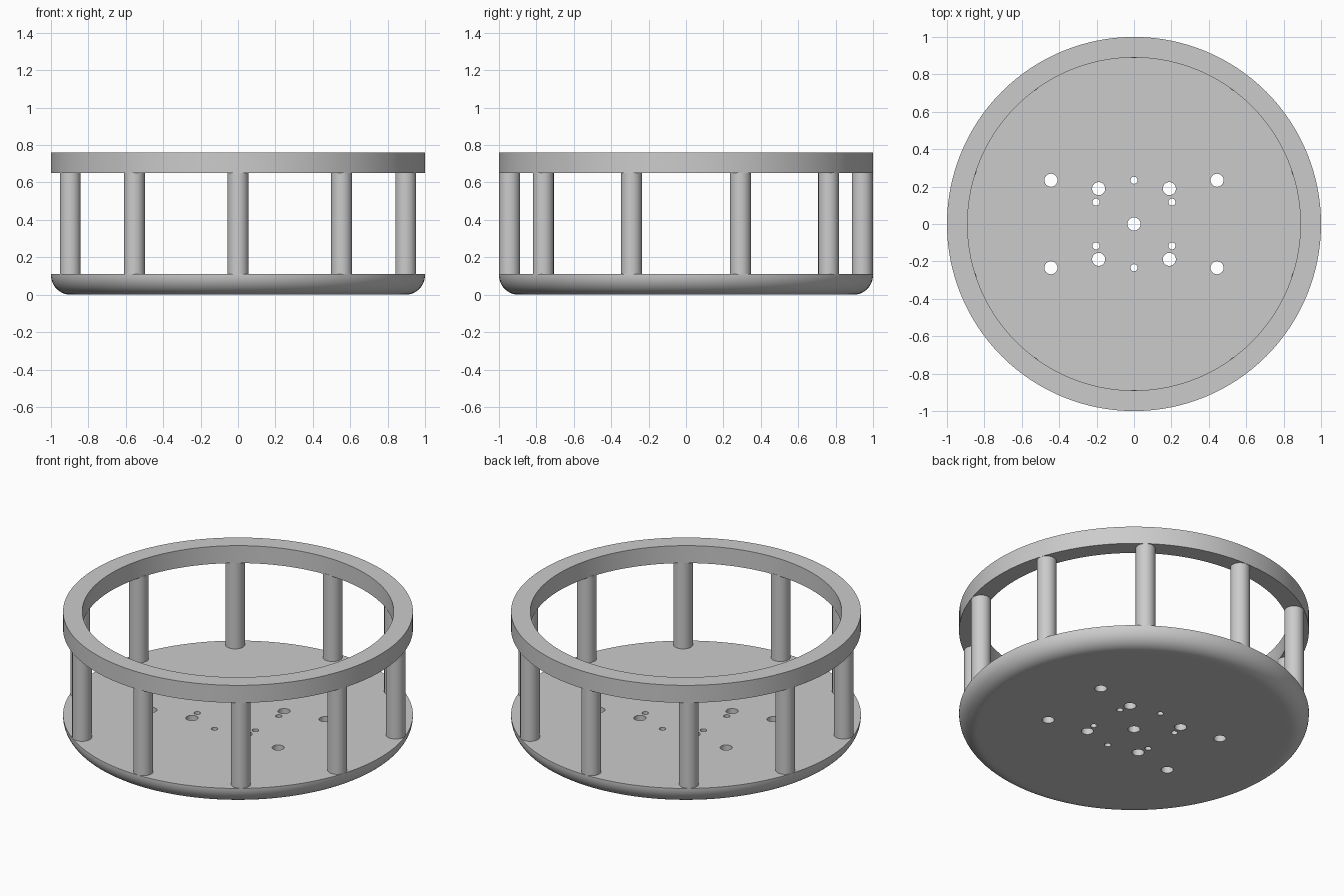
import bpy, bmesh, math
from mathutils import Matrix

cube = bpy.data.objects.get("Cube")
if cube:
    bpy.data.objects.remove(cube, do_unlink=True)

SIDES = 128
BASE_H, RING_Z, TOP = 0.11, 0.65, 0.76
INNER, POST_R = 0.89, 0.056

grey = bpy.data.materials.new("light grey")
grey.use_nodes = True
grey.diffuse_color = (0.6, 0.6, 0.6, 1)
grey.node_tree.nodes["Principled BSDF"].inputs["Base Color"].default_value = grey.diffuse_color


def make_object(name, bm):
    bmesh.ops.recalc_face_normals(bm, faces=bm.faces)
    mesh = bpy.data.meshes.new(name)
    bm.to_mesh(mesh)
    bm.free()
    mesh.materials.append(grey)
    obj = bpy.data.objects.new(name, mesh)
    bpy.context.collection.objects.link(obj)
    return obj


def smooth(obj):
    bpy.ops.object.select_all(action='DESELECT')
    obj.select_set(True)
    bpy.context.view_layer.objects.active = obj
    bpy.ops.object.shade_smooth_by_angle(angle=math.radians(35))


def lathe(name, profile, closed):
    """Revolve (radius, z) points; an open profile gets flat end caps."""
    bm = bmesh.new()
    rings = []
    for r, z in profile:
        rings.append([bm.verts.new((r * math.cos(a), r * math.sin(a), z))
                      for a in (math.tau * i / SIDES for i in range(SIDES))])
    pairs = list(zip(rings, rings[1:]))
    if closed:
        pairs.append((rings[-1], rings[0]))
    else:
        bm.faces.new(rings[0])
        bm.faces.new(rings[-1])
    for low, high in pairs:
        for i in range(SIDES):
            j = (i + 1) % SIDES
            bm.faces.new((low[i], low[j], high[j], high[i]))
    return make_object(name, bm)


def add_cylinder(bm, x, y, r, z0, z1, sides=32):
    bmesh.ops.create_cone(bm, cap_ends=True, segments=sides, radius1=r, radius2=r,
                          depth=z1 - z0, matrix=Matrix.Translation((x, y, (z0 + z1) / 2)))


# Base plate with a rounded lower edge
fillet = 0.105
profile = [(0.86, 0)]
for k in range(13):
    a = math.pi / 2 * k / 12
    profile.append((1 - fillet + fillet * math.sin(a), fillet * (1 - math.cos(a))))
profile.append((1, BASE_H))
base = lathe("base_plate", profile, False)

# Mounting holes drilled through the base
holes = [(0, 0, 0.035)]
for sy in (-1, 1):
    holes.append((0, sy * 0.234, 0.019))
    for sx in (-1, 1):
        holes += [(sx * 0.444, sy * 0.234, 0.035),
                  (sx * 0.189, sy * 0.189, 0.035),
                  (sx * 0.203, sy * 0.117, 0.019)]
bm = bmesh.new()
for x, y, r in holes:
    add_cylinder(bm, x, y, r, -0.1, 0.3)
cutter = make_object("hole_cutter", bm)
cutter.hide_render = True
mod = base.modifiers.new("holes", 'BOOLEAN')
mod.operation = 'DIFFERENCE'
mod.solver = 'EXACT'
mod.object = cutter
bpy.context.view_layer.update()
base.data = bpy.data.meshes.new_from_object(
    base.evaluated_get(bpy.context.evaluated_depsgraph_get()))
base.modifiers.clear()
bpy.data.objects.remove(cutter, do_unlink=True)
smooth(base)

# Upper ring
ring = lathe("top_ring", [(INNER, RING_Z), (1, RING_Z), (1, TOP), (INNER, TOP)], True)
smooth(ring)

# Ten posts between base and ring
for n in range(10):
    a = math.radians(90 + 36 * n)
    bm = bmesh.new()
    add_cylinder(bm, 0.943 * math.cos(a), 0.943 * math.sin(a), POST_R,
                 BASE_H - 0.004, RING_Z + 0.004, 40)
    smooth(make_object(f"post_{n + 1}", bm))
